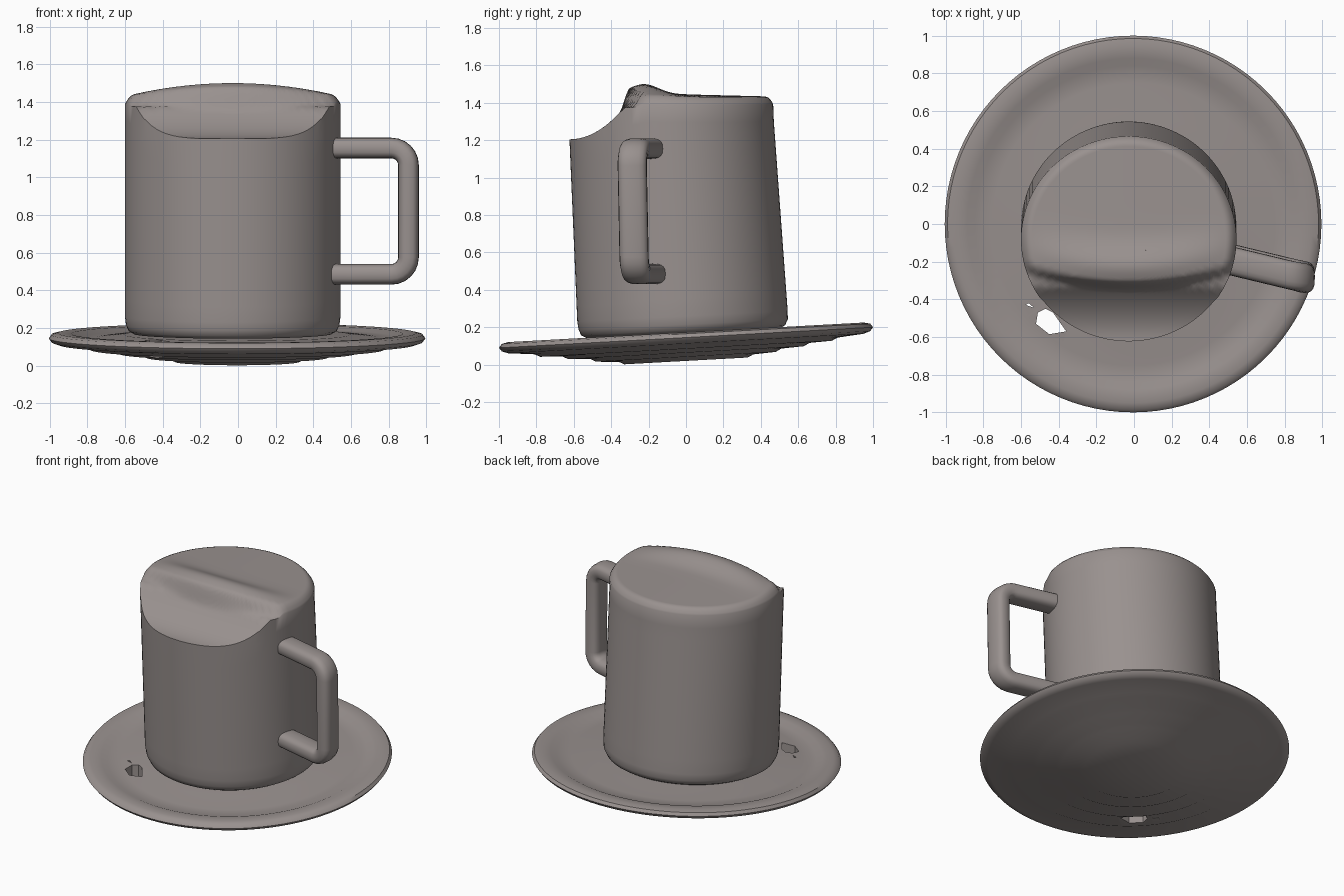
import bpy, bmesh, math
from mathutils import Vector

cube = bpy.data.objects.get("Cube")
if cube:
    bpy.data.objects.remove(cube, do_unlink=True)

clay = bpy.data.materials.new("warm_grey_clay")
clay.use_nodes = True
colour = (0.32, 0.285, 0.275, 1)
clay.diffuse_color = colour
bsdf = next(n for n in clay.node_tree.nodes if n.type == 'BSDF_PRINCIPLED')
bsdf.inputs["Base Color"].default_value = colour
bsdf.inputs["Roughness"].default_value = 0.8


def skin(name, rings):
    """Join equal rings of points into one closed, smooth surface."""
    bm = bmesh.new()
    loops = [[bm.verts.new(p) for p in ring] for ring in rings]
    n = len(loops[0])
    for a, b in zip(loops, loops[1:]):
        for i in range(n):
            j = (i + 1) % n
            bm.faces.new((a[i], a[j], b[j], b[i]))
    bm.faces.new(loops[0][::-1])
    bm.faces.new(loops[-1])
    bmesh.ops.recalc_face_normals(bm, faces=bm.faces)
    mesh = bpy.data.meshes.new(name)
    bm.to_mesh(mesh)
    bm.free()
    mesh.materials.append(clay)
    obj = bpy.data.objects.new(name, mesh)
    bpy.context.collection.objects.link(obj)
    return obj


def shade(obj):
    bpy.ops.object.select_all(action='DESELECT')
    obj.select_set(True)
    bpy.context.view_layer.objects.active = obj
    bpy.ops.object.shade_smooth_by_angle(angle=math.radians(40))


def smoothstep(a, b, v):
    t = min(max((v - a) / (b - a), 0), 1)
    return t * t * (3 - 2 * t)


SIDES = 96
ANGLES = [math.tau * i / SIDES for i in range(SIDES)]

# Saucer: turned profile with a terraced underside, tilted up at the back
profile = [(0.02, 0.02), (0.33, 0.02), (0.36, 0.035), (0.48, 0.042), (0.51, 0.058),
           (0.63, 0.064), (0.66, 0.08), (0.78, 0.085), (0.81, 0.1), (0.95, 0.113),
           (0.985, 0.125), (1.0, 0.145), (0.985, 0.165), (0.95, 0.173), (0.88, 0.17),
           (0.84, 0.152), (0.75, 0.15), (0.6, 0.165), (0.02, 0.165)]
TILT = 0.055
saucer = skin("saucer", [[(r * math.cos(a) - 0.005, r * math.sin(a), z + TILT * r * math.sin(a))
                          for a in ANGLES] for r, z in profile])

# Chipped holes through the saucer
chips = [[(-0.51, -0.47), (-0.47, -0.45), (-0.43, -0.47), (-0.36, -0.57), (-0.45, -0.585), (-0.52, -0.53)],
         [(-0.575, -0.43), (-0.53, -0.445), (-0.56, -0.42)]]
for outline in chips:
    cutter = skin("chip_cutter", [[(x, y, z) for x, y in outline] for z in (-0.2, 0.5)])
    cutter.hide_render = True
    cut = saucer.modifiers.new("chip", 'BOOLEAN')
    cut.operation = 'DIFFERENCE'
    cut.solver = 'EXACT'
    cut.object = cutter
    bpy.context.view_layer.objects.active = saucer
    bpy.ops.object.modifier_apply(modifier=cut.name)
    bpy.data.objects.remove(cutter, do_unlink=True)
shade(saucer)


# Cup: leaning body with a raised lid ridge and a scooped front
def body_point(a, s, z):
    rise = z - 0.2
    x = -0.028 + 0.572 * s * math.cos(a)
    y = -0.015 - 0.058 * rise + (0.565 - 0.015 * rise) * s * math.sin(a)
    return x, y


def top_height(x, y, s):
    across = min(((x + 0.028) / 0.572) ** 2, 1)
    lip = -0.335 + 0.09 * across
    ridge = math.exp(-((y - lip - 0.11) / 0.11) ** 2)
    lid = 1.445 - 0.015 * across - 0.025 * max(y, 0) + 0.055 * (1 - across) * ridge
    lid -= 0.04 * max(0, (s - 0.92) / 0.08) ** 2
    t = min(max((y + 0.62) / 0.29, 0), 1)
    scoop = 1.205 + 0.17 * t * t
    return scoop + (lid - scoop) * smoothstep(lip - 0.02, lip + 0.035, y)


def base_ring(s, lift):
    ring = []
    for a in ANGLES:
        x, y = body_point(a, s, 0.2)
        ring.append((x, y, 0.17 + 0.05 * y + lift))
    return ring


def top_ring(s):
    ring = []
    for a in ANGLES:
        x, y = body_point(a, s, 1.2 if math.sin(a) < -0.6 else 1.35)
        ring.append((x, y, top_height(x, y, s)))
    return ring


rings = [base_ring(0.02, 0), base_ring(0.92, 0), base_ring(0.965, 0.015), base_ring(0.99, 0.045)]
rim = top_ring(1)
for k in range(12):
    ring = []
    for a, low, high in zip(ANGLES, base_ring(1, 0.09), rim):
        z = low[2] + (high[2] - low[2]) * k / 12
        ring.append((*body_point(a, 1, z), z))
    rings.append(ring)
rings.append(rim)
rings += [top_ring(s) for s in (0.99, 0.975, 0.95, 0.92)]
rings += [top_ring(0.9 * k / 40) for k in range(40, 0, -1)]
shade(skin("cup_body", rings))

# Handle: rounded bar swept around a squared loop, angled slightly forward
TOP, BOTTOM, OUT, CORNER = 1.155, 0.485, 0.905, 0.09
path = [(0.48, TOP, 0.0), (0.6, TOP, 0.0)]
for cz, start in ((TOP - CORNER, 90), (BOTTOM + CORNER, 0)):
    for k in range(7):
        a = math.radians(start - 15 * k)
        path.append((OUT - CORNER + CORNER * math.cos(a), cz + CORNER * math.sin(a), math.pi / 2 - a))
path += [(0.6, BOTTOM, math.pi), (0.48, BOTTOM, math.pi)]


def soft(v):
    return math.copysign(abs(v) ** 0.7, v)


rings = []
for x, z, turn in path:
    centre = Vector((x, -0.185 - 0.24 * (x - 0.5) - 0.02 * (z - 0.8), z))
    normal = Vector((math.sin(turn), 0, math.cos(turn)))
    rings.append([centre + normal * 0.055 * soft(math.cos(b)) + Vector((0, 0.078 * soft(math.sin(b)), 0))
                  for b in (math.tau * i / 20 for i in range(20))])
shade(skin("handle", rings))
